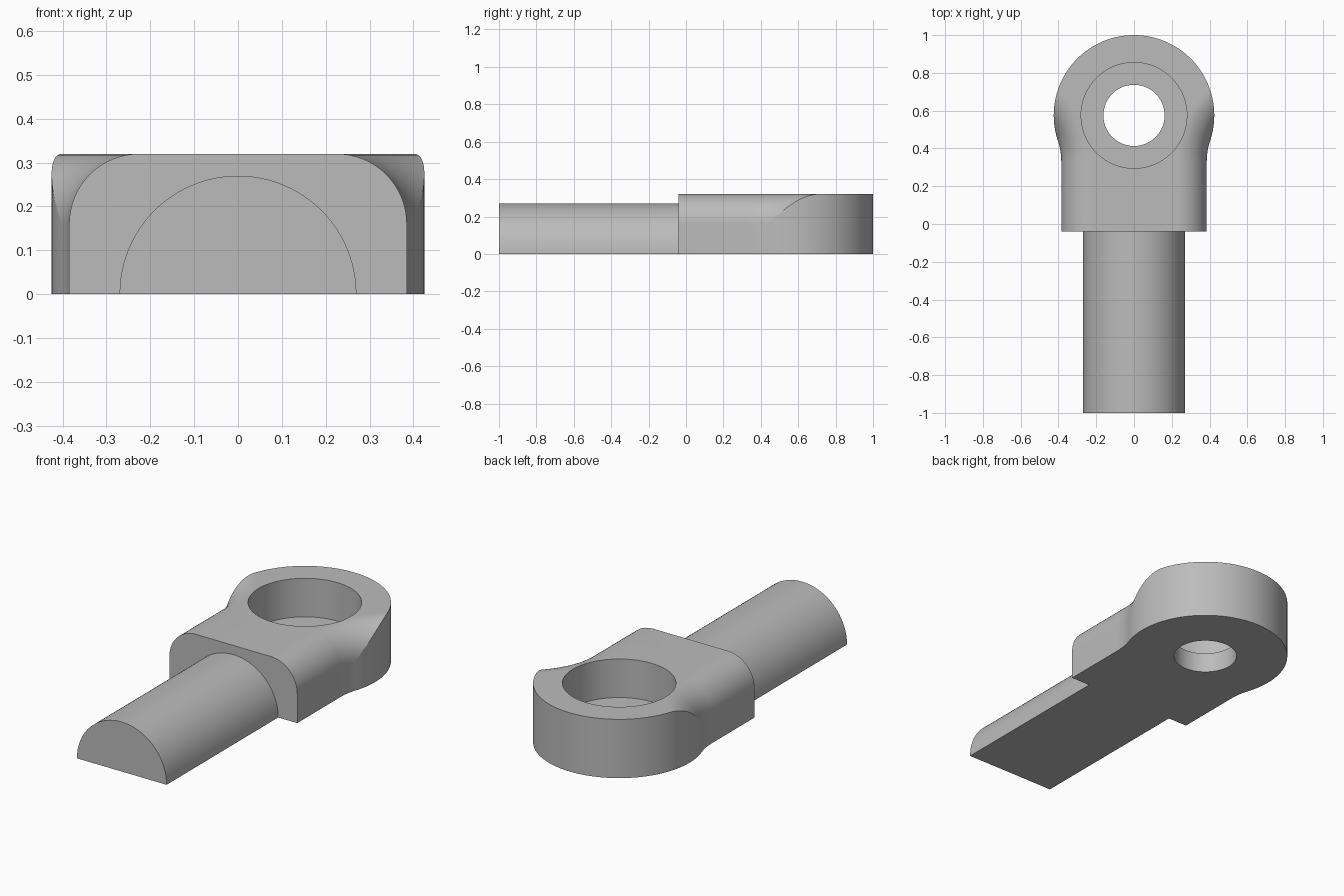
import bpy, bmesh
from math import sin, cos, pi, atan2, hypot, radians
from mathutils import Vector, Matrix

cube = bpy.data.objects.get("Cube")
if cube:
    bpy.data.objects.remove(cube, do_unlink=True)

HEIGHT, HALF_W, SHOULDER_Y = 0.32, 0.385, -0.04
EYE_Y, EYE_R = 0.575, 0.425
NECK_X, NECK_Y, NECK_R = 0.73, 0.33, 0.345   # axis of the concave neck curve
ROUND = 0.16                                 # top edge rounding

grey = bpy.data.materials.new("plain_grey")
grey.use_nodes = True
grey.diffuse_color = (0.5, 0.5, 0.5, 1)
grey.node_tree.nodes["Principled BSDF"].inputs["Base Color"].default_value = (0.5, 0.5, 0.5, 1)


def make_object(name, bm):
    bmesh.ops.recalc_face_normals(bm, faces=bm.faces)
    mesh = bpy.data.meshes.new(name)
    bm.to_mesh(mesh)
    bm.free()
    obj = bpy.data.objects.new(name, mesh)
    bpy.context.collection.objects.link(obj)
    return obj


def prism(name, points, direction):
    bm = bmesh.new()
    face = bm.faces.new([bm.verts.new(p) for p in points])
    new = bmesh.ops.extrude_face_region(bm, geom=[face])["geom"]
    moved = [v for v in new if isinstance(v, bmesh.types.BMVert)]
    bmesh.ops.translate(bm, verts=moved, vec=direction)
    return make_object(name, bm)


def cylinder(name, radius, low, high):
    bm = bmesh.new()
    place = Matrix.Translation((0, EYE_Y, (low + high) / 2))
    bmesh.ops.create_cone(bm, cap_ends=True, segments=96, radius1=radius,
                          radius2=radius, depth=high - low, matrix=place)
    return make_object(name, bm)


# Plan outline: straight sides, concave neck, round eye
tangent = atan2(EYE_Y - NECK_Y, NECK_X)
STEPS = 8
right = [Vector((HALF_W, SHOULDER_Y, 0))]
for i in range(STEPS + 1):
    a = tangent * i / STEPS
    right.append(Vector((NECK_X - NECK_R * cos(a), NECK_Y + NECK_R * sin(a), 0)))
arc_steps = 48
for i in range(1, arc_steps + 1):
    a = -tangent + (pi / 2 + tangent) * i / arc_steps
    right.append(Vector((EYE_R * cos(a), EYE_Y + EYE_R * sin(a), 0)))
left = [Vector((-p.x, p.y, 0)) for p in reversed(right[:-1])]
body = prism("rod_end", right + left, (0, 0, HEIGHT))

# Half-round shaft
shaft = prism("shaft", [(0.27 * cos(pi * i / 48), -1, 0.27 * sin(pi * i / 48))
                        for i in range(49)], (0, 1.02, 0))


# Cutter that rounds the top edge and sweeps outward along the neck curve
def edge_cutter(name, side):
    profile = [(0.06, HEIGHT - ROUND - 0.01)]
    for i in range(17):
        a = pi / 2 * i / 16
        profile.append((ROUND * (cos(a) - 1), HEIGHT - ROUND + ROUND * sin(a)))
    profile += [(-ROUND, HEIGHT + 0.1), (0.06, HEIGHT + 0.1)]
    bm = bmesh.new()
    rings = [[bm.verts.new((side * (HALF_W + t), -0.2, z)) for t, z in profile]]
    for i in range(STEPS * 4 + 1):
        a = tangent * i / STEPS
        rings.append([bm.verts.new((side * (NECK_X - (NECK_R - t) * cos(a)),
                                    NECK_Y + (NECK_R - t) * sin(a), z))
                      for t, z in profile])
    n = len(profile)
    for r, s in zip(rings, rings[1:]):
        for j in range(n):
            k = (j + 1) % n
            bm.faces.new((r[j], r[k], s[k], s[j]))
    bm.faces.new(rings[0])
    bm.faces.new(rings[-1])
    return make_object(name, bm)


cuts = [(edge_cutter("left_edge_cutter", 1), "DIFFERENCE"),
        (edge_cutter("right_edge_cutter", -1), "DIFFERENCE"),
        (shaft, "UNION"),
        (cylinder("counterbore_cutter", 0.28, 0.11, 0.5), "DIFFERENCE"),
        (cylinder("pin_hole_cutter", 0.162, -0.1, 0.4), "DIFFERENCE")]

bpy.ops.object.select_all(action="DESELECT")
bpy.context.view_layer.objects.active = body
body.select_set(True)
for tool, operation in cuts:
    mod = body.modifiers.new(tool.name, "BOOLEAN")
    mod.operation, mod.solver, mod.object = operation, "EXACT", tool
    bpy.ops.object.modifier_apply(modifier=mod.name)
    bpy.data.objects.remove(tool, do_unlink=True)

# Finish: one colour, smooth curves, crisp edges
body.data.materials.clear()
body.data.materials.append(grey)
for poly in body.data.polygons:
    poly.material_index = 0
bpy.ops.object.shade_smooth_by_angle(angle=radians(25))
weighted = body.modifiers.new("even_shading", "WEIGHTED_NORMAL")
weighted.keep_sharp = True
